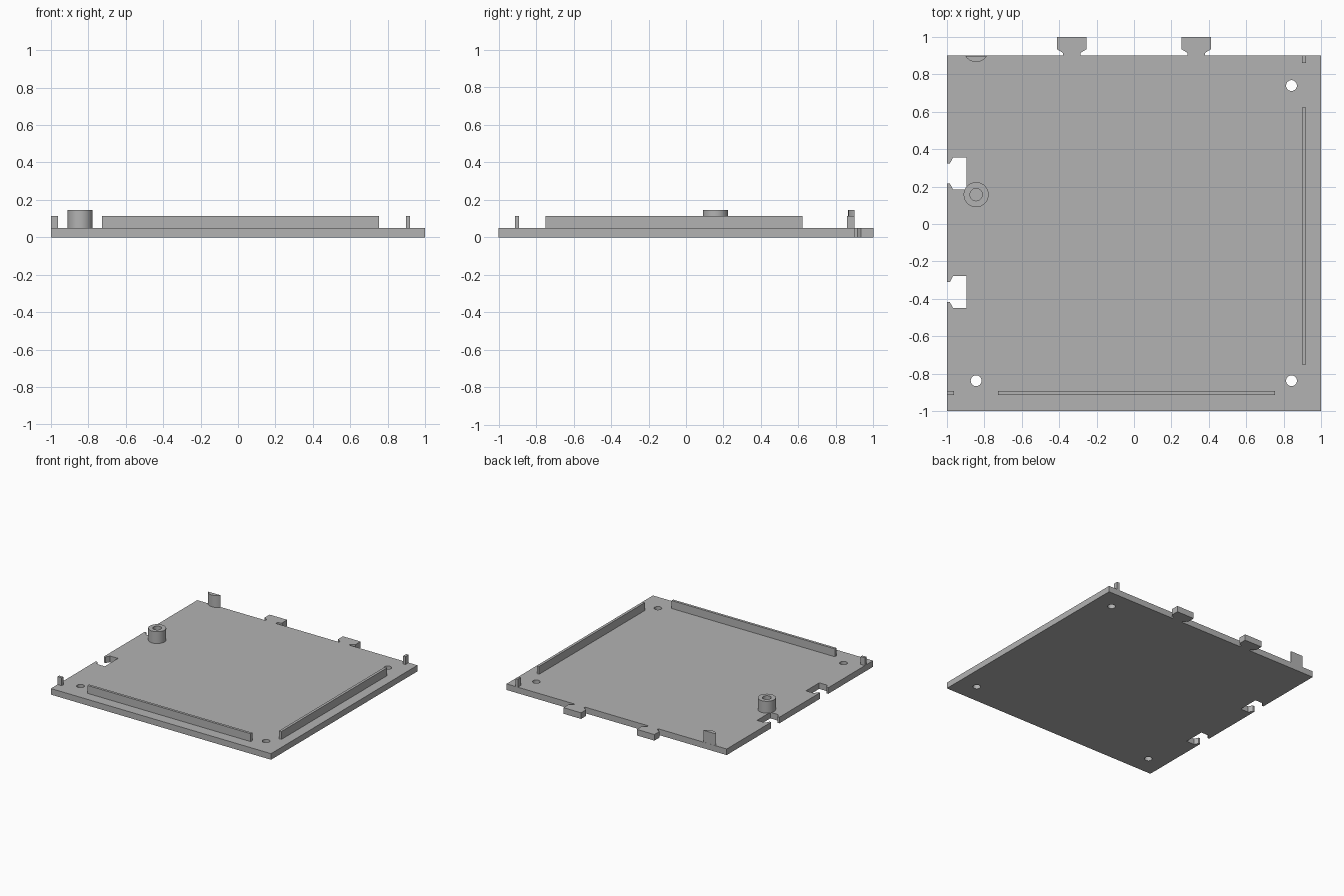
import bpy, bmesh, math

cube = bpy.data.objects.get("Cube")
if cube:
    bpy.data.objects.remove(cube, do_unlink=True)

grey = bpy.data.materials.new("plain grey")
grey.use_nodes = True
COLOUR = (0.45, 0.45, 0.45, 1)
grey.diffuse_color = COLOUR
grey.node_tree.nodes["Principled BSDF"].inputs["Base Color"].default_value = COLOUR

BASE, RAIL, POST = 0.05, 0.115, 0.147   # top heights


def prism(name, loops, z0, z1):
    """Extrude an outline, with any further loops as holes."""
    bm = bmesh.new()
    for loop in loops:
        vs = [bm.verts.new((x, y, z0)) for x, y in loop]
        for a, b in zip(vs, vs[1:] + vs[:1]):
            bm.edges.new((a, b))
    bmesh.ops.triangle_fill(bm, use_beauty=True, edges=bm.edges[:], normal=(0, 0, 1))
    ext = bmesh.ops.extrude_face_region(bm, geom=bm.faces[:], use_keep_orig=True)
    top = [v for v in ext["geom"] if isinstance(v, bmesh.types.BMVert)]
    bmesh.ops.translate(bm, verts=top, vec=(0, 0, z1 - z0))
    bmesh.ops.recalc_face_normals(bm, faces=bm.faces[:])
    mesh = bpy.data.meshes.new(name)
    bm.to_mesh(mesh)
    bm.free()
    mesh.materials.append(grey)
    ob = bpy.data.objects.new(name, mesh)
    bpy.context.collection.objects.link(ob)
    bpy.ops.object.select_all(action="DESELECT")
    ob.select_set(True)
    bpy.context.view_layer.objects.active = ob
    bpy.ops.object.shade_smooth_by_angle(angle=math.radians(30))
    return ob


def arc(cx, cy, r, start=0, end=360, n=32):
    steps = n if end - start == 360 else n + 1
    angles = [math.radians(start + (end - start) * i / n) for i in range(steps)]
    return [(cx + r * math.cos(a), cy + r * math.sin(a)) for a in angles]


def rect(x0, x1, y0, y1):
    return [(x0, y0), (x1, y0), (x1, y1), (x0, y1)]


def key(centre, neck, head, levels):
    """Dovetail profile as (along edge, across edge) points, in rising order."""
    a, b, c, d = levels
    half = [(neck, a), (neck, b), (head, c), (head, d)]
    return [(centre - w, h) for w, h in half] + [(centre + w, h) for w, h in reversed(half)]


# Base plate: tabs on the back edge, matching slots on the right edge
outline = [(-1, -1), (1, -1), (1, 0.9)]
for x in (0.333, -0.333):
    outline += reversed(key(x, 0.047, 0.08, (0.9, 0.915, 0.935, 1.0)))
outline.append((-1, 0.9))
for y in (0.27, -0.364):
    slot = key(y, 0.053, 0.086, (-1, -0.985, -0.967, -0.895))
    outline += [(h, w) for w, h in reversed(slot)]
holes = [arc(x, y, 0.029) for x, y in ((0.842, 0.74), (0.842, -0.838), (-0.844, -0.838))]
prism("base_plate", [outline] + holes, 0, BASE)

# Hollow standoff and the cut-off post at the back edge
prism("standoff", [arc(-0.844, 0.157, 0.067), arc(-0.844, 0.157, 0.033)], BASE, POST)
prism("back_half_post", [arc(-0.844, 0.933, 0.067, 210.5, 329.5, 16)], BASE, POST)

# Upright rails along the front and left, each with a short end piece
for name, box in {
    "front_rail": (-0.727, 0.755, -0.913, -0.892),
    "front_rail_end": (-1, -0.962, -0.913, -0.892),
    "left_rail": (0.898, 0.92, -0.75, 0.622),
    "left_rail_end": (0.898, 0.92, 0.86, 0.9),
}.items():
    prism(name, [rect(*box)], BASE, RAIL)
